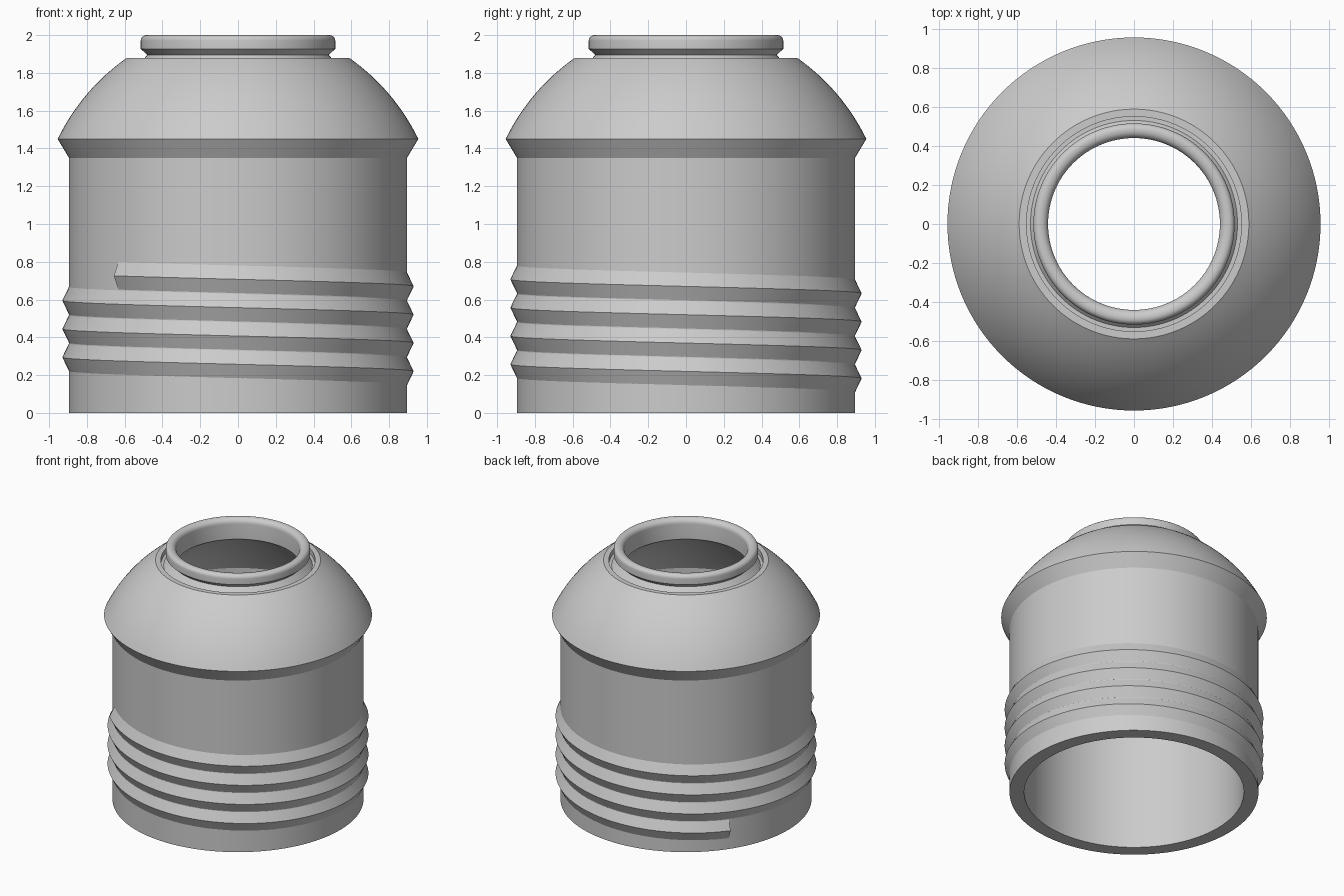
import bpy, bmesh, math
from mathutils import Vector

cube = bpy.data.objects.get("Cube")
if cube:
    bpy.data.objects.remove(cube, do_unlink=True)

SEGMENTS = 128

grey = bpy.data.materials.new("plain grey")
grey.use_nodes = True
grey.diffuse_color = (0.6, 0.6, 0.6, 1)
grey.node_tree.nodes["Principled BSDF"].inputs["Base Color"].default_value = (0.6, 0.6, 0.6, 1)


def bulge(a, b, height, steps=16):
    """Points of a curve from a to b that swells outward by height."""
    a, b = Vector(a), Vector(b)
    chord = b - a
    normal = Vector((chord.y, -chord.x)).normalized()
    return [tuple(a + chord * t + normal * height * 4 * t * (1 - t))
            for t in (i / steps for i in range(steps + 1))]


def corner(cx, cz, radius, start, end, steps=6):
    """Points of a rounded corner, angles in degrees."""
    angles = [math.radians(start + (end - start) * i / steps) for i in range(steps + 1)]
    return [(cx + radius * math.cos(a), cz + radius * math.sin(a)) for a in angles]


def sweep(name, rings, closed):
    """Join rings of points into a tube, either closed on itself or capped."""
    bm = bmesh.new()
    loops = [[bm.verts.new(p) for p in ring] for ring in rings]
    pairs = list(zip(loops, loops[1:]))
    if closed:
        pairs.append((loops[-1], loops[0]))
    else:
        bm.faces.new(loops[0])
        bm.faces.new(loops[-1])
    n = len(loops[0])
    for a, b in pairs:
        for i in range(n):
            j = (i + 1) % n
            bm.faces.new((a[i], b[i], b[j], a[j]))
    bmesh.ops.recalc_face_normals(bm, faces=bm.faces)
    mesh = bpy.data.meshes.new(name)
    bm.to_mesh(mesh)
    bm.free()
    mesh.materials.append(grey)
    obj = bpy.data.objects.new(name, mesh)
    bpy.context.collection.objects.link(obj)
    bpy.ops.object.select_all(action="DESELECT")
    obj.select_set(True)
    bpy.context.view_layer.objects.active = obj
    bpy.ops.object.shade_smooth_by_angle(angle=math.radians(28))
    return obj


def ring(section, angle, lift=0):
    return [(r * math.cos(angle), r * math.sin(angle), z + lift) for r, z in section]


# Hollow body: wall, flared skirt, dome, neck groove, rounded rim, then the inside
profile = [(0.895, 0), (0.895, 1.35)]
profile += bulge((0.955, 1.45), (0.588, 1.88), 0.036)
profile += [(0.55, 1.88), (0.55, 1.84), (0.53, 1.84), (0.48, 1.895), (0.515, 1.927)]
profile += corner(0.485, 1.97, 0.03, 0, 90)
profile += corner(0.48, 1.96, 0.04, 90, 180)
profile += [(0.44, 1.84)]
profile += bulge((0.79, 1.45), (0.44, 1.84), 0.03)[::-1]
profile += [(0.79, 0)]
sweep("body", [ring(profile, math.tau * i / SEGMENTS) for i in range(SEGMENTS)], True)

# Screw thread: a triangular ridge winding down around the lower wall
PITCH = 0.15
ridge = [(0.86, 0.075), (0.894, 0.075), (0.93, 0), (0.894, -0.075), (0.86, -0.075)]
start, sweep_angle = math.radians(-135), math.radians(1360)
steps = int(SEGMENTS * sweep_angle / math.tau)
turns = [sweep_angle * i / steps for i in range(steps + 1)]
sweep("screw_thread", [ring(ridge, start + a, 0.726 - PITCH * a / math.tau) for a in turns], False)
